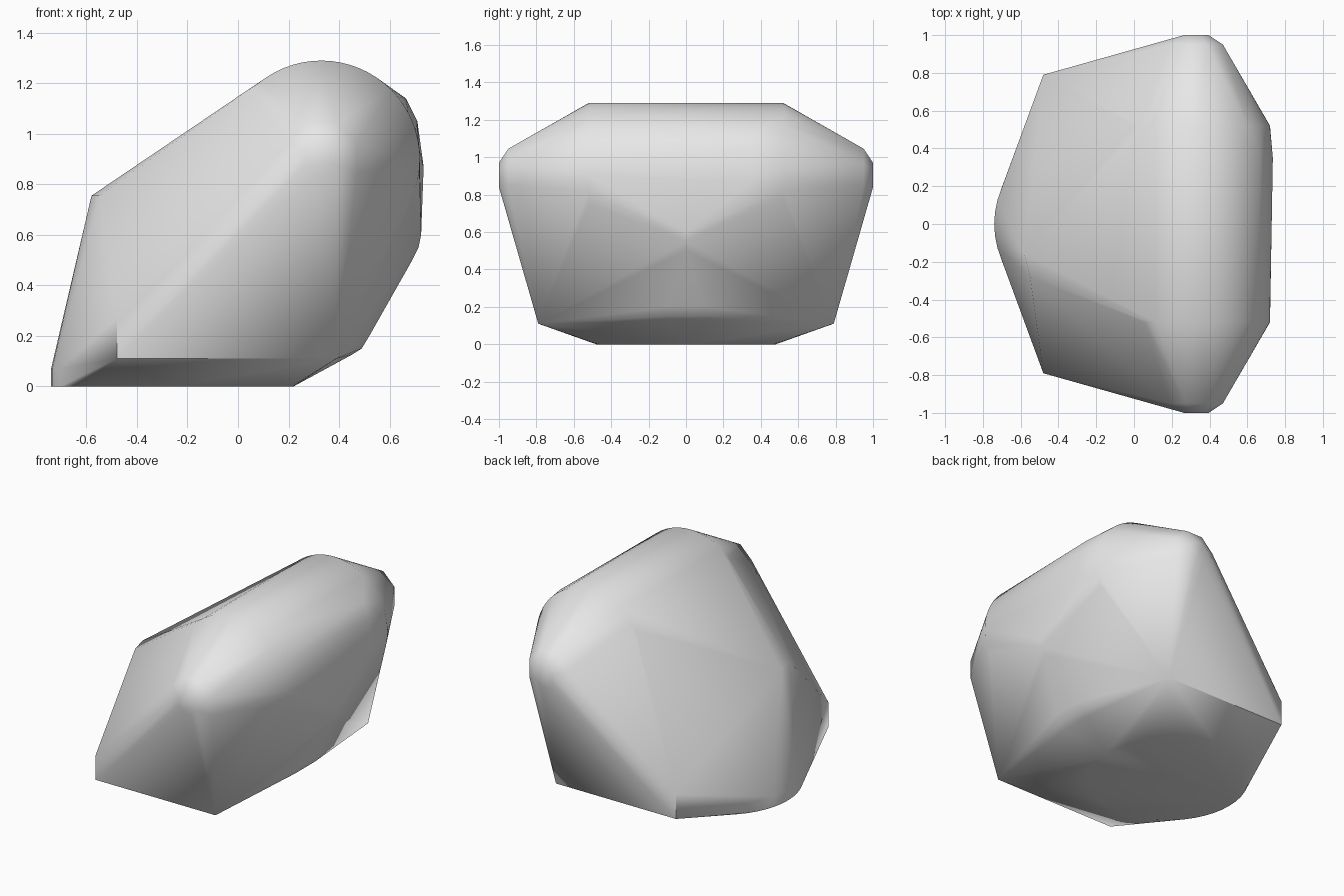
import bpy, bmesh
from math import sin, cos, pi, radians
from mathutils import Vector

cube = bpy.data.objects.get("Cube")
if cube:
    bpy.data.objects.remove(cube, do_unlink=True)

grey = bpy.data.materials.new("plain grey")
grey.use_nodes = True
grey.diffuse_color = (0.8, 0.8, 0.8, 1)
grey.node_tree.nodes["Principled BSDF"].inputs["Base Color"].default_value = (0.8, 0.8, 0.8, 1)


def ring(center, radius, count, axis, turn=0.0):
    """Points of a circle around the y or z axis."""
    points = []
    for i in range(count):
        a = 2 * pi * i / count + turn
        u, v = radius * cos(a), radius * sin(a)
        offset = Vector((u, 0, v)) if axis == "y" else Vector((u, v, 0))
        points.append(Vector(center) + offset)
    return points


points = []

# Round base disc
for z in (0, 0.07):
    points += ring((-0.26, 0, z), 0.48, 48, "z")

# Both ends of the long drum, the octagonal hubs and the lower corners
for side in (-1, 1):
    points += ring((0.33, side * 0.52, 0.9), 0.39, 64, "y")
    points += ring((0.33, side * 0.95, 0.905), 0.152, 8, "y", pi / 8)
    points += ring((0.33, side, 0.905), 0.07, 8, "y", pi / 8)
    for x, z in ((-0.48, 0.11), (-0.48, 0.27), (0.39, 0.11)):
        points.append(Vector((x, side * 0.79, z)))

# Rounded keel on the +x side
for x, z in ((0.45, 0.125), (0.49, 0.15), (0.52, 0.2)):
    points += [Vector((x, y, z)) for y in (-0.1, 0, 0.1)]
points += [Vector((x, 0, z)) for x, z in ((0.69, 0.5), (0.715, 0.55), (0.725, 0.6))]

# Shoulder bulge
points += [Vector((x, 0.35, z)) for x, z in ((0.665, 1.14), (0.71, 1.05), (0.735, 0.87))]

# Raised peak on the -x side
points += [Vector((-0.58, -0.16, 0.755)), Vector((-0.55, -0.28, 0.755))]

# Wrap everything in one taut shell
bm = bmesh.new()
for p in points:
    bm.verts.new(p)
result = bmesh.ops.convex_hull(bm, input=bm.verts[:])
spare = {g for g in result["geom_interior"] + result["geom_unused"]
         if isinstance(g, bmesh.types.BMVert)}
bmesh.ops.delete(bm, geom=list(spare), context="VERTS")
bmesh.ops.recalc_face_normals(bm, faces=bm.faces[:])
mesh = bpy.data.meshes.new("faceted_shell")
bm.to_mesh(mesh)
bm.free()
mesh.materials.append(grey)

shell = bpy.data.objects.new("faceted_shell", mesh)
bpy.context.collection.objects.link(shell)
bpy.ops.object.select_all(action="DESELECT")
shell.select_set(True)
bpy.context.view_layer.objects.active = shell
bpy.ops.object.shade_smooth_by_angle(angle=radians(35))
